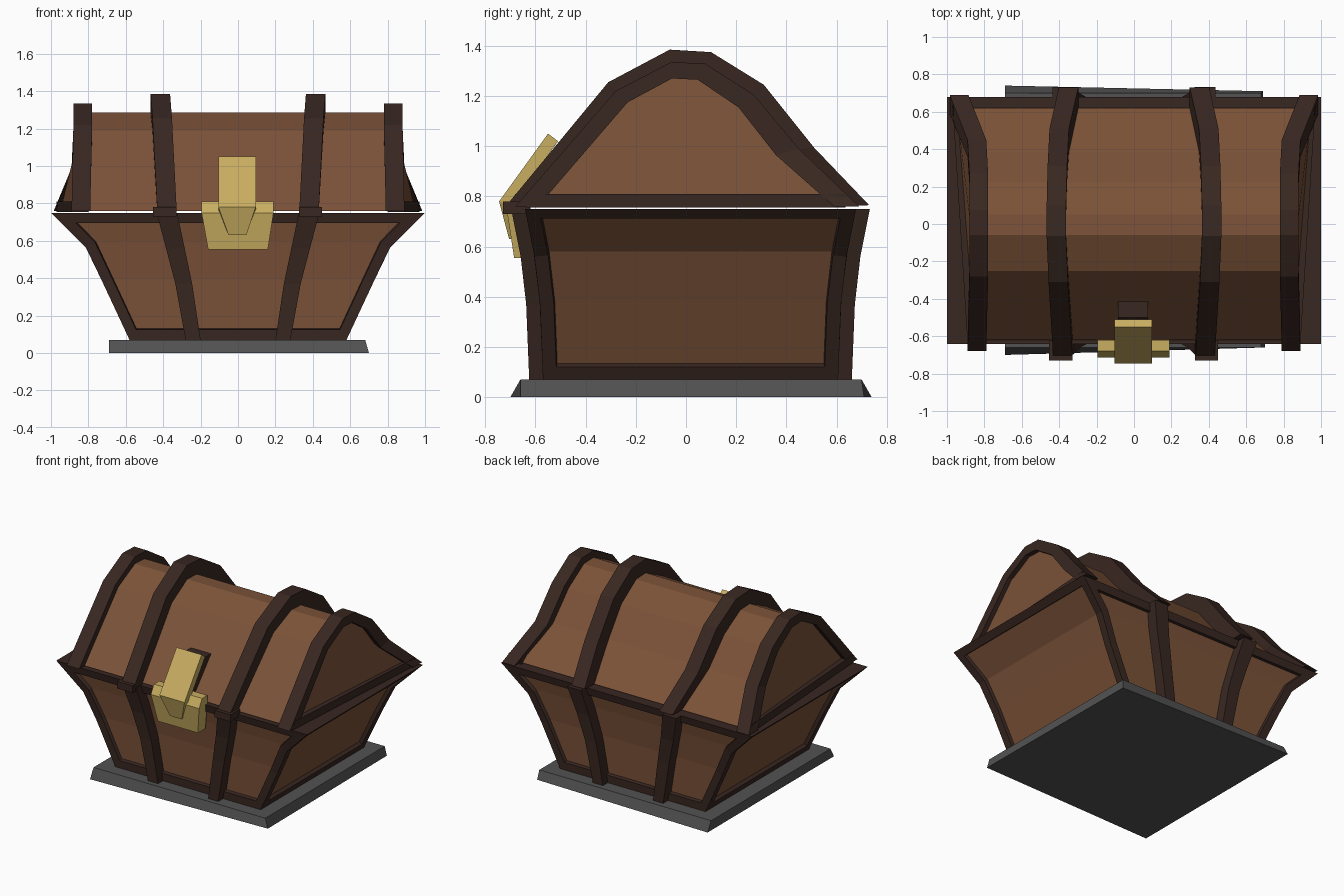
import bpy, bmesh

if "Cube" in bpy.data.objects:
    bpy.data.objects.remove(bpy.data.objects["Cube"])


def material(name, rgb):
    m = bpy.data.materials.new(name)
    m.diffuse_color = (*rgb, 1)
    m.use_nodes = True
    m.node_tree.nodes["Principled BSDF"].inputs["Base Color"].default_value = m.diffuse_color
    return m


WOOD = material("wood", (0.20, 0.085, 0.04))
DARK = material("dark_wood", (0.04, 0.02, 0.015))
GOLD = material("brass", (0.58, 0.42, 0.12))
STONE = material("dark_metal", (0.085, 0.085, 0.085))


def finish(name, bm, mats):
    bmesh.ops.recalc_face_normals(bm, faces=bm.faces)
    mesh = bpy.data.meshes.new(name)
    bm.to_mesh(mesh)
    bm.free()
    for m in mats:
        mesh.materials.append(m)
    ob = bpy.data.objects.new(name, mesh)
    bpy.context.collection.objects.link(ob)
    return ob


def loft(name, rings, mat):
    """Skin a list of equal-length rings and cap both ends."""
    bm = bmesh.new()
    rows = [[bm.verts.new(p) for p in r] for r in rings]
    n = len(rings[0])
    for a, b in zip(rows, rows[1:]):
        for i in range(n):
            j = (i + 1) % n
            bm.faces.new((a[i], a[j], b[j], b[i]))
    bm.faces.new(rows[0])
    bm.faces.new(rows[-1])
    return finish(name, bm, [mat])


def rect(x0, x1, y0, y1, z):
    return [(x0, y0, z), (x1, y0, z), (x1, y1, z), (x0, y1, z)]


def strap(name, outer, inner, xs, mat=DARK):
    """Rectangular-section strip following two side profiles (y, z)."""
    rings = [[(x0, *o), (x1, *o), (x1, *i), (x0, *i)]
             for o, i, (x0, x1) in zip(outer, inner, xs)]
    return loft(name, rings, mat)


# base slab
loft("base_slab", [
    [(-0.69, -0.70, 0), (0.70, -0.66, 0), (0.69, 0.71, 0), (-0.69, 0.74, 0)],
    rect(-0.69, 0.68, -0.66, 0.70, 0.07)], STONE)

# flared body with recessed panels inside a dark frame: z, half x, half y
YC = 0.018
LEVELS = [(0.07, 0.58, 0.588), (0.37, 0.72, 0.60), (0.56, 0.81, 0.622), (0.75, 1.0, 0.66)]
bm = bmesh.new()
rows = [[bm.verts.new(p) for p in rect(-hx, hx, YC - hy, YC + hy, z)] for z, hx, hy in LEVELS]
sides = [[bm.faces.new((a[i], a[(i + 1) % 4], b[(i + 1) % 4], b[i]))
          for a, b in zip(rows, rows[1:])] for i in range(4)]
for cap in (rows[0], rows[-1]):
    bm.faces.new(cap).material_index = 1
bmesh.ops.recalc_face_normals(bm, faces=bm.faces)
for side in sides:
    for width, depth in ((0.055, 0), (0.004, -0.025)):
        rim = bmesh.ops.inset_region(bm, faces=side, thickness=width, depth=depth,
                                     use_boundary=True, use_even_offset=True)
        for f in rim["faces"]:
            f.material_index = 1
finish("chest_body", bm, [WOOD, DARK])

# lid profiles (y, z), from the front edge over the top to the back edge
BAND = [(-0.715, 0.765), (-0.31, 1.255), (-0.065, 1.385), (0.10, 1.375),
        (0.31, 1.245), (0.51, 0.995), (0.73, 0.765)]
ARCH = [(-0.68, 0.76), (-0.28, 1.22), (-0.06, 1.335), (0.075, 1.33),
        (0.27, 1.205), (0.45, 0.99), (0.69, 0.76)]
SKIN = [(-0.62, 0.76), (-0.25, 1.19), (-0.06, 1.285), (0.05, 1.28),
        (0.225, 1.17), (0.385, 0.98), (0.62, 0.76)]
ARCH_X = [0.89, 0.88, 0.88, 0.88, 0.88, 0.89, 0.985]

# curved lid planks
loft("lid_planks", [[(s * (x - 0.035), y, z) for x, (y, z) in zip(ARCH_X, SKIN)]
                    for s in (-1, 1)], WOOD)

for s, side in ((-1, "left"), (1, "right")):
    # end arches and the bar closing them along the bottom
    inner = [(y * 0.93, z - 0.015) for y, z in SKIN]
    inner[0], inner[-1] = (-0.59, 0.76), (0.59, 0.76)
    strap(side + "_lid_arch", ARCH, inner,
          [(s * (x - 0.10), s * x) for x in ARCH_X])
    loft(side + "_lid_bar", [
        [(s * x1, y, 0.755), (s * x0, y, 0.755), (s * x0, y, 0.81), (s * x1, y, 0.81)]
        for x0, x1, y in ((0.80, 0.89, -0.635), (0.87, 0.97, 0.635))], DARK)

    # lid straps
    strap(side + "_lid_strap", BAND, SKIN,
          [(s * c - 0.052, s * c + 0.052) for c in (0.38, 0.405, 0.415, 0.415, 0.41, 0.40, 0.35)])

    # body straps, front and back
    centres = (0.24, 0.29, 0.335, 0.38)
    halves = (0.04, 0.045, 0.05, 0.055)
    for end, where in ((-1, "front"), (1, "back")):
        out = [(YC + end * (hy + 0.055), z) for z, hx, hy in LEVELS]
        inn = [(YC + end * (hy - 0.05), z) for z, hx, hy in LEVELS]
        strap(f"{side}_{where}_body_strap", out, inn,
              [(s * c - h, s * c + h) for c, h in zip(centres, halves)])
    # clasp where the lid strap meets the body strap
    loft(side + "_strap_clasp", [rect(s * 0.39 - 0.065, s * 0.39 + 0.06, -0.73, -0.62, z)
                                 for z in (0.73, 0.78)], DARK)

# lock plate with a bevelled top
loft("lock_plate", [rect(-0.16, 0.16, -0.685, -0.60, 0.555),
                    rect(-0.195, 0.19, -0.715, -0.62, 0.75),
                    rect(-0.195, 0.19, -0.68, -0.62, 0.81)], GOLD)

# hinged hasp and its tapering tongue
strap("hasp", [(-0.55, 1.05), (-0.745, 0.78), (-0.705, 0.63)],
      [(-0.51, 1.02), (-0.695, 0.765), (-0.67, 0.63)],
      [(-0.105, 0.095), (-0.105, 0.095), (-0.05, 0.045)], GOLD)
strap("hasp_backing", [(-0.50, 1.0), (-0.66, 0.79)], [(-0.38, 1.0), (-0.55, 0.79)],
      [(-0.085, 0.075)] * 2)
